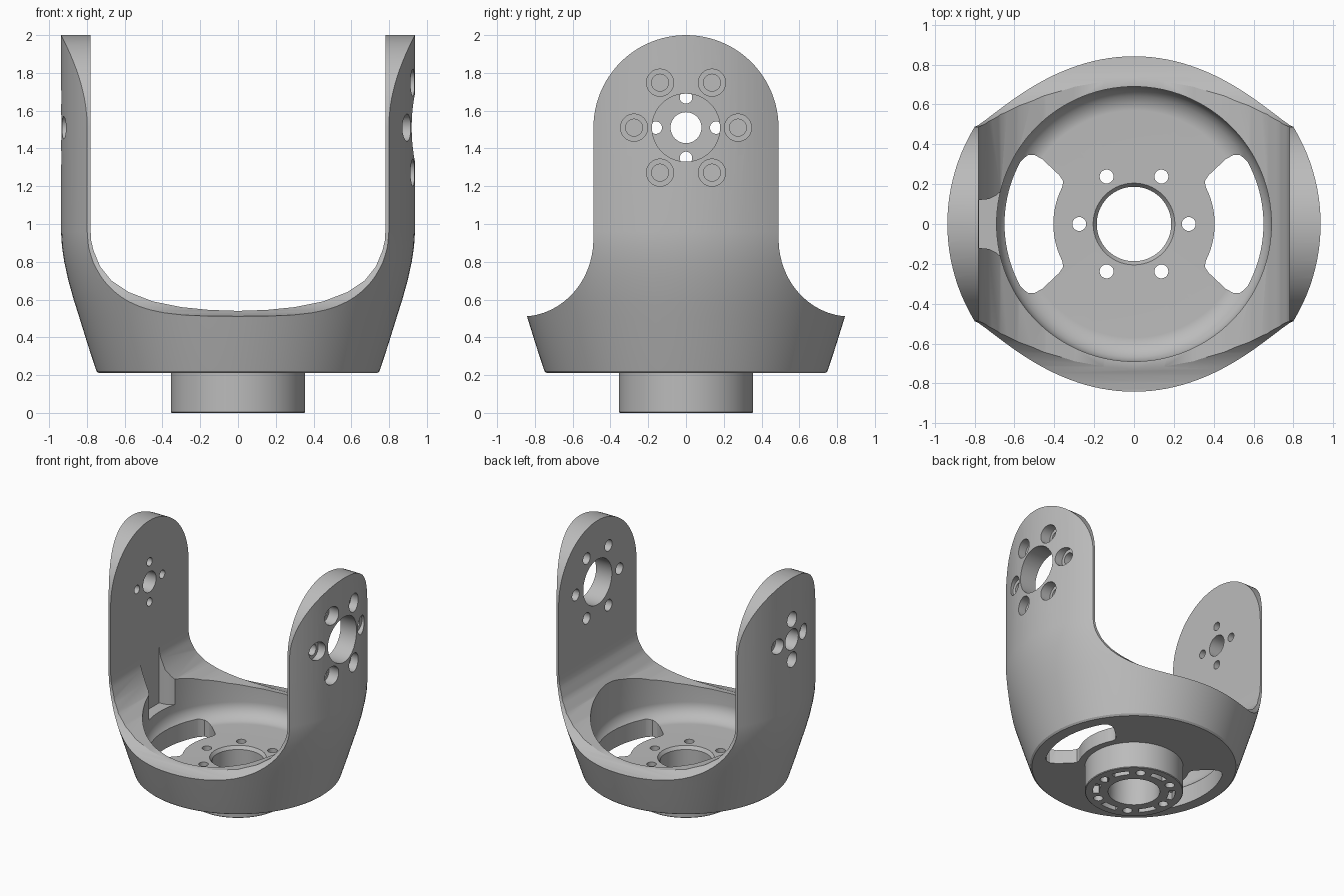
import bpy, bmesh, math

if "Cube" in bpy.data.objects:
    bpy.data.objects.remove(bpy.data.objects["Cube"])

grey = bpy.data.materials.new("machined_grey")
grey.diffuse_color = (0.5, 0.5, 0.5, 1)
grey.use_nodes = True
grey.node_tree.nodes["Principled BSDF"].inputs["Base Color"].default_value = grey.diffuse_color


def finish(bm, name):
    bmesh.ops.remove_doubles(bm, verts=bm.verts, dist=1e-5)
    bmesh.ops.recalc_face_normals(bm, faces=bm.faces)
    me = bpy.data.meshes.new(name)
    bm.to_mesh(me)
    bm.free()
    me.materials.append(grey)
    ob = bpy.data.objects.new(name, me)
    bpy.context.collection.objects.link(ob)
    return ob


def revolve(name, profile, steps=128):
    """Spin an (r, z) profile, starting and ending on the axis, into a solid."""
    bm = bmesh.new()
    vs = [bm.verts.new((r, 0, z)) for r, z in profile]
    es = [bm.edges.new(p) for p in zip(vs, vs[1:])]
    bmesh.ops.spin(bm, geom=vs + es, cent=(0, 0, 0), axis=(0, 0, 1),
                   angle=math.tau, steps=steps, use_merge=True)
    return finish(bm, name)


def prism(name, points, axis, lo, hi):
    """Extrude a flat outline along an axis."""
    place = {"x": lambda u, v: (lo, u, v), "y": lambda u, v: (u, lo, v),
             "z": lambda u, v: (u, v, lo)}[axis]
    bm = bmesh.new()
    face = bm.faces.new([bm.verts.new(place(u, v)) for u, v in points])
    new = bmesh.ops.extrude_face_region(bm, geom=[face])["geom"]
    move = [(hi - lo) * (axis == a) for a in "xyz"]
    bmesh.ops.translate(bm, vec=move, verts=[g for g in new if isinstance(g, bmesh.types.BMVert)])
    return finish(bm, name)


def arc(cu, cv, r, a0, a1, n):
    return [(cu + r * math.cos(math.radians(a0 + (a1 - a0) * i / n)),
             cv + r * math.sin(math.radians(a0 + (a1 - a0) * i / n))) for i in range(n + 1)]


def disc(cu, cv, r, axis, lo, hi, n=32):
    return prism("hole_cutter", arc(cu, cv, r, 0, 360, n)[:-1], axis, lo, hi)


def mirrored(half):
    """Close a right-hand outline with its mirror image."""
    return half + [(-u, v) for u, v in reversed(half) if abs(u) > 1e-6]


def combine(body, cutter, op="DIFFERENCE"):
    cutter.hide_render = True
    mod = body.modifiers.new("cut", "BOOLEAN")
    mod.operation, mod.object, mod.solver = op, cutter, "EXACT"
    bpy.context.view_layer.objects.active = body
    bpy.ops.object.modifier_apply(modifier=mod.name)
    bpy.data.objects.remove(cutter, do_unlink=True)


# Round outer shell with the mounting hub below
yoke = revolve("yoke_bracket", [
    (0, 0), (0.35, 0), (0.355, 0.005), (0.355, 0.21), (0.737, 0.21), (0.75, 0.222),
    (0.795, 0.36), (0.84, 0.505), (0.87, 0.60), (0.898, 0.70), (0.92, 0.80),
    (0.932, 0.88), (0.937, 0.96), (0.937, 2.1), (0, 2.1)])

# Side outline: round-topped arms flaring into the base
flare = [(0.87 - 0.38 * math.cos(math.radians(t)), 0.92 - 0.41 * math.sin(math.radians(t)))
         for t in range(90, -1, -6)]
side = [(1.0, -0.1), (1.0, 0.51)] + flare + arc(0, 1.51, 0.49, 0, 90, 24)
combine(yoke, prism("side_outline", mirrored(side), "x", -1.2, 1.2), "INTERSECT")

# Gap between the arms with swept lower corners
gap = [(0, 0.54), (0.15, 0.545), (0.3, 0.56), (0.45, 0.59), (0.58, 0.64), (0.67, 0.70),
       (0.73, 0.775), (0.765, 0.86), (0.777, 0.91), (0.78, 0.96), (0.78, 2.3)]
combine(yoke, prism("arm_gap", mirrored(gap), "y", -1.2, 1.2))

# Bowl, floor and chamfered centre bore
combine(yoke, revolve("bowl_cutter", [
    (0, -0.1), (0.187, -0.1), (0.187, 0.295), (0.205, 0.32), (0.57, 0.32), (0.607, 0.327),
    (0.642, 0.346), (0.668, 0.373), (0.684, 0.405), (0.69, 0.44), (0.69, 1.2), (0, 1.2)]))

# Cable groove in the left arm root
groove = [(-0.779, -0.12), (-0.73, -0.125), (-0.69, -0.145), (-0.65, -0.18)]
groove += [(u, -v) for u, v in reversed(groove)]
combine(yoke, prism("groove_cutter", groove, "z", 0.5, 1.1))

# Windows through the floor, one on each side
corner = [(0.535, 0.345), (0.50, 0.347), (0.46, 0.325), (0.375, 0.245), (0.357, 0.218), (0.358, 0.195)]
window = (arc(0, 0, 0.65, -29, 29, 20) + corner + arc(0, 0, 0.405, 26, -26, 14)
          + [(u, -v) for u, v in reversed(corner)])
for s in (1, -1):
    combine(yoke, prism("window_cutter", [(s * u, v) for u, v in window], "z", 0.1, 0.42))

# Hub bolt holes and the shallow curved slots between them
for a in range(0, 360, 60):
    c, d = math.cos(math.radians(a)), math.sin(math.radians(a))
    combine(yoke, disc(0.275 * c, 0.275 * d, 0.035, "z", -0.1, 0.4, 24))
    slot = arc(0, 0, 0.298, a + 17, a + 43, 8) + arc(0, 0, 0.252, a + 43, a + 17, 8)
    combine(yoke, prism("slot_cutter", slot, "z", -0.1, 0.06))

# Right arm: large bore and six counterbored holes
combine(yoke, disc(0, 1.51, 0.18, "x", 0.6, 1.1, 64))
for a in range(0, 360, 60):
    y, z = 0.275 * math.cos(math.radians(a)), 1.51 + 0.275 * math.sin(math.radians(a))
    combine(yoke, disc(y, z, 0.045, "x", 0.6, 1.1))
    combine(yoke, disc(y, z, 0.072, "x", 0.85, 1.1))

# Left arm: small bore and four counterbored holes
combine(yoke, disc(0, 1.51, 0.082, "x", -1.1, -0.6))
for a in range(0, 360, 90):
    y, z = 0.16 * math.cos(math.radians(a)), 1.51 + 0.16 * math.sin(math.radians(a))
    combine(yoke, disc(y, z, 0.033, "x", -1.1, -0.6))
    combine(yoke, disc(y, z, 0.06, "x", -1.1, -0.86))

# Smooth curved faces, keep machined edges crisp
bpy.ops.object.select_all(action="DESELECT")
yoke.select_set(True)
bpy.context.view_layer.objects.active = yoke
bpy.ops.object.shade_smooth_by_angle(angle=math.radians(25))
normals = yoke.modifiers.new("weighted_normals", "WEIGHTED_NORMAL")
normals.keep_sharp = True
